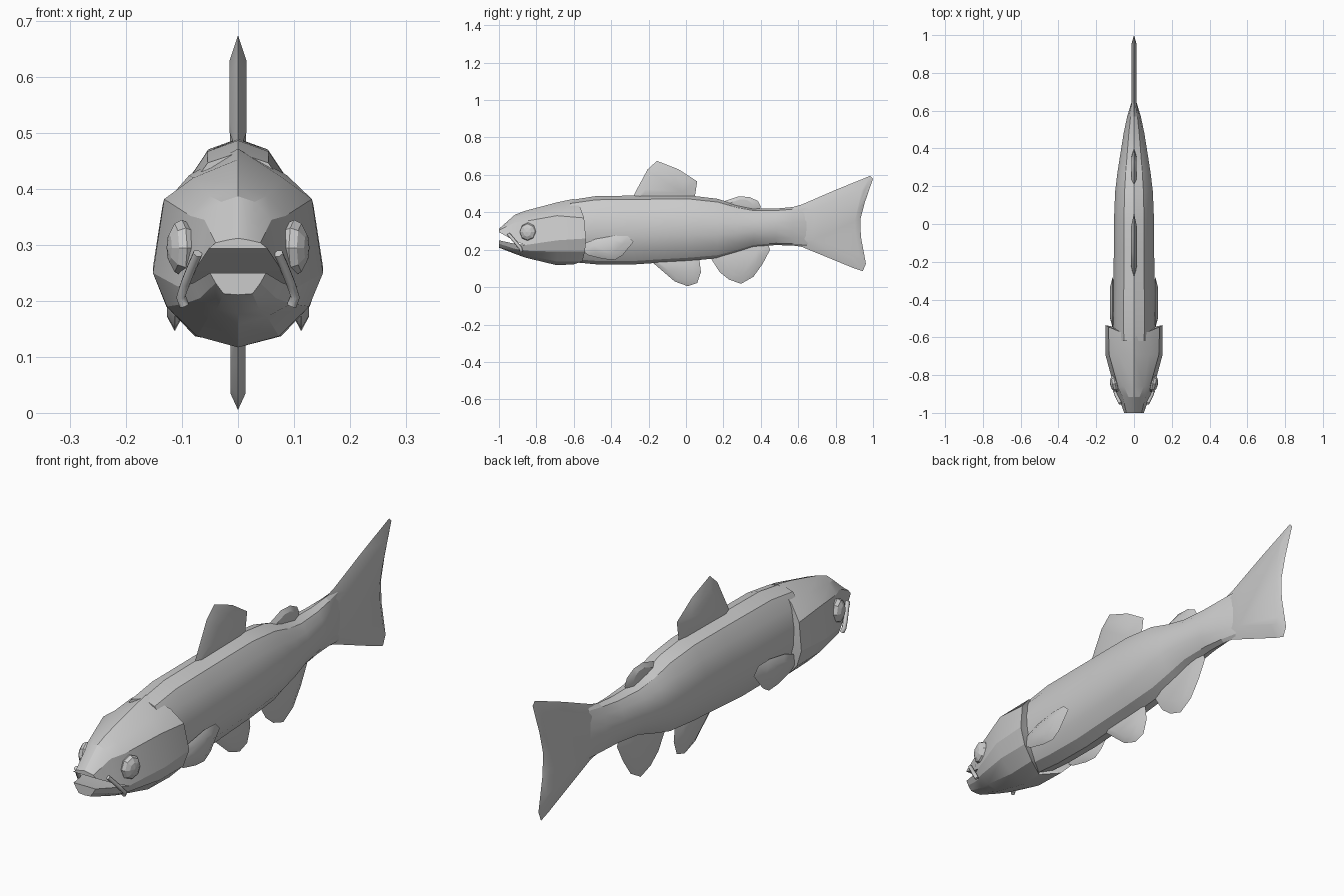
import bpy, bmesh, math
from mathutils import Vector

if "Cube" in bpy.data.objects:
    bpy.data.objects.remove(bpy.data.objects["Cube"])


def finish(name, bm, angle=25):
    bmesh.ops.remove_doubles(bm, verts=bm.verts, dist=1e-5)
    bmesh.ops.recalc_face_normals(bm, faces=bm.faces)
    me = bpy.data.meshes.new(name)
    bm.to_mesh(me)
    bm.free()
    ob = bpy.data.objects.new(name, me)
    bpy.context.collection.objects.link(ob)
    bpy.ops.object.select_all(action='DESELECT')
    ob.select_set(True)
    bpy.context.view_layer.objects.active = ob
    bpy.ops.object.shade_smooth_by_angle(angle=math.radians(angle))
    return ob


def ring(half):
    """Closed ring from one half, mirrored across x = 0."""
    return half + [(-x, y, z) for x, y, z in reversed(half) if x > 0]


def loft(bm, halves, cap_first=True, cap_last=True):
    loops = [[bm.verts.new(p) for p in ring(h)] for h in halves]
    n = len(loops[0])
    for a, b in zip(loops, loops[1:]):
        for i in range(n):
            j = (i + 1) % n
            bm.faces.new((a[i], a[j], b[j], b[i]))
    if cap_first:
        bm.faces.new(loops[0])
    if cap_last:
        bm.faces.new(loops[-1])


def fin(name, outline, thick, x=0.0, inset=0.6):
    """Lens-like fin: thin rim, thicker plate in the middle."""
    bm = bmesh.new()
    n = len(outline)
    cy = sum(p[0] for p in outline) / n
    cz = sum(p[1] for p in outline) / n
    rim = [bm.verts.new((x, y, z)) for y, z in outline]
    for s in (-1, 1):
        plate = [bm.verts.new((x + s * thick, cy + (y - cy) * inset, cz + (z - cz) * inset))
                 for y, z in outline]
        for i in range(n):
            j = (i + 1) % n
            bm.faces.new((rim[i], rim[j], plate[j], plate[i]))
        bm.faces.new(plate)
    return finish(name, bm, 30)


# Body: unit half profile swept through (y, half width, top, bottom)
unit = [(0, 1), (.5, .89), (.82, .6), (1, .2), (1, -.2), (.82, -.6), (.46, -.9), (0, -1)]
stations = [(-.62, .108, .465, .135), (-.48, .11, .487, .122), (-.3, .108, .489, .12),
            (-.15, .107, .49, .13), (.02, .106, .49, .14), (.17, .1, .472, .155),
            (.27, .088, .44, .185), (.36, .074, .421, .215), (.48, .055, .42, .225),
            (.57, .036, .428, .222), (.67, .006, .44, .215)]
bm = bmesh.new()
loft(bm, [[(u * w, y, (t + b) / 2 + v * (t - b) / 2) for u, v in unit]
          for y, w, t, b in stations])
finish("body", bm, 22)

# Head: gill-cover shell, then separate upper snout and lower jaw
rear_y = [-.6, -.565, -.545, -.535, -.54, -.555, -.6]
rear_xz = [(0, .472), (.087, .425), (.135, .37), (.152, .26), (.128, .19), (.077, .137), (0, .122)]
rear = [(x, y, z) for (x, z), y in zip(rear_xz, rear_y)]
inner = [(x * .68, y - .01, .3 + (z - .3) * .88) for x, y, z in rear]


def section(y, pts):
    return [(x, y, z) for x, z in pts]


cheek = section(-.69, [(0, .453), (.08, .42), (.132, .382), (.152, .25), (.127, .19), (.073, .137), (0, .117)])
hinge = section(-.86, [(0, .408), (.052, .388), (.085, .352), (.106, .225), (.095, .195), (.052, .172), (0, .158)])
snout = section(-.915, [(0, .387), (.03, .377), (.06, .345), (.083, .247)])
nose = section(-1, [(0, .312), (.018, .309), (.04, .304), (.052, .294)])
jaw = section(-.915, [(.08, .232), (.068, .205), (.038, .185), (0, .178)])
chin = section(-1, [(.05, .25), (.04, .232), (.026, .213), (0, .211)])
bm = bmesh.new()
loft(bm, [inner, rear, cheek, hinge], True, False)
loft(bm, [hinge[:4], snout, nose], False, True)
loft(bm, [hinge[3:], jaw, chin], False, True)
finish("head", bm, 20)

# Fins on the centre line, outlines in (y, z)
fin("tail_fin", [(.56, .425), (.62, .442), (.8, .52), (.985, .595), (1, .58), (.955, .45),
                 (.932, .36), (.935, .27), (.962, .125), (.945, .085), (.9, .1), (.62, .215),
                 (.56, .225)], .014, inset=.72)
fin("dorsal_fin", [(-.29, .46), (-.275, .5), (-.205, .63), (-.155, .675), (-.04, .63),
                   (.06, .565), (.045, .47)], .015)
fin("adipose_fin", [(.16, .44), (.22, .465), (.28, .485), (.34, .482), (.385, .46),
                    (.4, .43), (.38, .39), (.25, .4)], .012)
fin("pelvic_fin", [(-.2, .15), (-.13, .09), (-.06, .03), (.01, .005), (.06, .022),
                   (.08, .08), (.07, .16)], .013)
fin("anal_fin", [(.11, .19), (.18, .08), (.23, .04), (.295, .018), (.36, .055), (.41, .125),
                 (.45, .2), (.43, .25)], .013)

for s, side in ((1, "right"), (-1, "left")):
    # Paired fins lying along the flanks
    fin("pectoral_fin_" + side, [(-.55, .19), (-.54, .235), (-.48, .258), (-.38, .275), (-.31, .273),
                                 (-.28, .243), (-.34, .17), (-.38, .146), (-.44, .15), (-.52, .17)],
        .014, s * .113)
    # Flattened eyes
    bpy.ops.mesh.primitive_uv_sphere_add(segments=8, ring_count=6, location=(s * .1, -.845, .295),
                                         rotation=(0, s * math.radians(90), s * math.radians(-12)))
    eye = bpy.context.object
    eye.name = "eye_" + side
    eye.scale = (.05, .045, .027)
    # Curved lip strip beside the mouth
    cu = bpy.data.curves.new("lip_" + side, 'CURVE')
    cu.dimensions = '3D'
    cu.bevel_depth = .009
    cu.bevel_resolution = 1
    cu.use_fill_caps = True
    path = [(.072, -.95, .285), (.082, -.93, .262), (.094, -.905, .232), (.102, -.885, .208), (.096, -.88, .192)]
    sp = cu.splines.new('POLY')
    sp.points.add(len(path) - 1)
    for p, (x, y, z) in zip(sp.points, path):
        p.co = (s * x, y, z, 1)
    bpy.context.collection.objects.link(bpy.data.objects.new("lip_" + side, cu))
